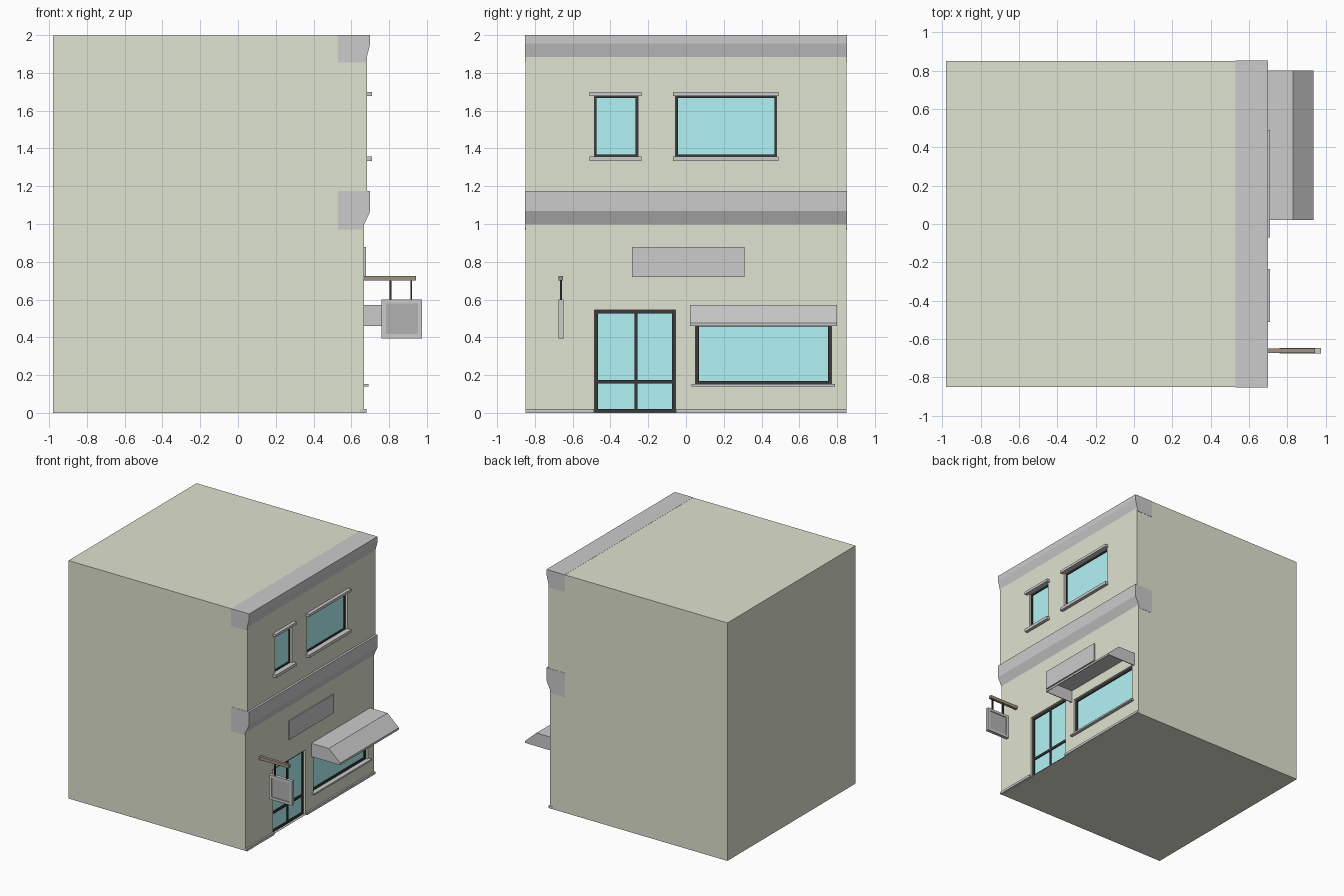
import bpy, bmesh

if "Cube" in bpy.data.objects:
    bpy.data.objects.remove(bpy.data.objects["Cube"])


def material(name, rgb):
    m = bpy.data.materials.new(name)
    m.diffuse_color = (*rgb, 1)
    m.use_nodes = True
    m.node_tree.nodes["Principled BSDF"].inputs["Base Color"].default_value = m.diffuse_color
    return m


OLIVE = material("olive_plaster", (0.74, 0.77, 0.63))
GLASS = material("teal_glass", (0.45, 0.90, 0.92))
BLACK = material("black_frame", (0.04, 0.04, 0.04))
WOOD = material("brown_wood", (0.36, 0.29, 0.22))
DARK = material("dark_panel", (0.45, 0.45, 0.45))


def add(name, bm, mat=None):
    bmesh.ops.recalc_face_normals(bm, faces=bm.faces)
    me = bpy.data.meshes.new(name)
    bm.to_mesh(me)
    bm.free()
    ob = bpy.data.objects.new(name, me)
    bpy.context.collection.objects.link(ob)
    if mat:
        me.materials.append(mat)
    return ob


def boxes(name, spans, mat=None):
    """One object from boxes given as (x0, x1, y0, y1, z0, z1)."""
    bm = bmesh.new()
    for x0, x1, y0, y1, z0, z1 in spans:
        vs = bmesh.ops.create_cube(bm, size=1)["verts"]
        for v in vs:
            v.co.x = x1 if v.co.x > 0 else x0
            v.co.y = y1 if v.co.y > 0 else y0
            v.co.z = z1 if v.co.z > 0 else z0
    return add(name, bm, mat)


def extrude_y(name, profile, y0, y1, mat=None):
    """Closed prism: an xz profile swept along y."""
    bm = bmesh.new()
    f = bm.faces.new([bm.verts.new((x, y0, z)) for x, z in profile])
    res = bmesh.ops.extrude_face_region(bm, geom=[f])
    for v in res["geom"]:
        if isinstance(v, bmesh.types.BMVert):
            v.co.y = y1
    return add(name, bm, mat)


LOW, UP = 0.667, 0.682   # facade planes of the two storeys

# Building body with a small step between storeys
body = extrude_y("building_walls", [(-0.98, 0), (LOW, 0), (LOW, 1.08), (UP, 1.08),
                                    (UP, 1.999), (-0.98, 1.999)], -0.85, 0.85, OLIVE)

# Recessed door and windows: name, wall plane, y0, y1, z0, z1, frame width
openings = [
    ("door", LOW, -0.485, -0.055, 0.003, 0.545, 0.018),
    ("shop_window", LOW, 0.05, 0.77, 0.15, 0.475, 0.018),
    ("small_upper_window", UP, -0.485, -0.255, 1.355, 1.68, 0.012),
    ("large_upper_window", UP, -0.055, 0.48, 1.355, 1.68, 0.012),
]
cutter = boxes("opening_cutter", [(w - 0.035, w + 0.1, a, b, c, d)
                                  for _, w, a, b, c, d, _ in openings])
cutter.hide_render = True
cutter.hide_viewport = True
mod = body.modifiers.new("openings", "BOOLEAN")
mod.operation = "DIFFERENCE"
mod.object = cutter
mod.solver = "EXACT"

for name, w, y0, y1, z0, z1, t in openings:
    f0, f1 = w - 0.034, w - 0.018
    bars = [(f0, f1, y0, y0 + t, z0, z1), (f0, f1, y1 - t, y1, z0, z1),
            (f0, f1, y0 + t, y1 - t, z0, z0 + t), (f0, f1, y0 + t, y1 - t, z1 - t, z1)]
    if name == "door":
        ym = (y0 + y1) / 2 + 0.005
        bars += [(f0, f1, ym - 0.007, ym + 0.007, z0, z1),
                 (f0, f1, y0, y1, 0.155, 0.175)]
    boxes(name + "_frame", bars, BLACK)
    boxes(name + "_glass", [(f0, w - 0.027, y0 + 0.005, y1 - 0.005,
                             z0 + 0.005, z1 - 0.005)], GLASS)

# Sills and lintels
for name, y0, y1 in (("small", -0.51, -0.235), ("large", -0.07, 0.49)):
    boxes(name + "_window_sill", [(UP - 0.01, 0.71, y0, y1, 1.333, 1.358)])
    boxes(name + "_window_lintel", [(UP - 0.01, 0.71, y0, y1, 1.678, 1.70)])
boxes("shop_window_sill", [(LOW - 0.01, 0.692, 0.03, 0.79, 0.14, 0.154)])

# Cornice, floor band and plinth
E = 0.852
extrude_y("roof_cornice", [(0.53, 1.855), (0.675, 1.855), (0.70, 1.955), (0.70, 2.0),
                           (0.53, 2.0)], -E, E)
extrude_y("floor_band", [(0.53, 0.97), (0.655, 0.97), (0.70, 1.068), (0.70, 1.175),
                         (0.53, 1.175)], -E, E)
boxes("plinth", [(LOW - 0.02, 0.68, -0.851, -0.487, 0, 0.02),
                 (LOW - 0.02, 0.68, -0.053, 0.851, 0, 0.02)])

# Blank fascia board
boxes("fascia_board", [(LOW - 0.01, 0.677, -0.285, 0.31, 0.72, 0.877)])

# Awning shell, open underneath and at the wall
bm = bmesh.new()
prof = [(LOW, 0.46), (LOW, 0.572), (0.83, 0.572), (0.935, 0.477), (0.935, 0.46)]
a, b = ([bm.verts.new((x, y, z)) for x, z in prof] for y in (0.02, 0.80))
bm.faces.new(a)
bm.faces.new(b)
for i in (1, 2, 3):
    bm.faces.new((a[i], a[i + 1], b[i + 1], b[i]))
awning = add("awning", bm)
sol = awning.modifiers.new("thickness", "SOLIDIFY")
sol.thickness = 0.008
sol.offset = -1

# Hanging sign on a wooden beam
Y = -0.662
boxes("sign_beam", [(LOW - 0.01, 0.943, Y - 0.012, Y + 0.012, 0.70, 0.726)], WOOD)
boxes("sign_rods", [(x - 0.005, x + 0.005, Y - 0.005, Y + 0.005, 0.595, 0.705)
                    for x in (0.808, 0.917)], BLACK)
s0, s1 = Y - 0.014, Y + 0.014
boxes("sign_frame", [(0.76, 0.783, s0, s1, 0.395, 0.60), (0.952, 0.975, s0, s1, 0.395, 0.60),
                     (0.783, 0.952, s0, s1, 0.395, 0.417), (0.783, 0.952, s0, s1, 0.578, 0.60)])
boxes("sign_panel", [(0.78, 0.955, Y - 0.007, Y + 0.007, 0.414, 0.581)], DARK)
